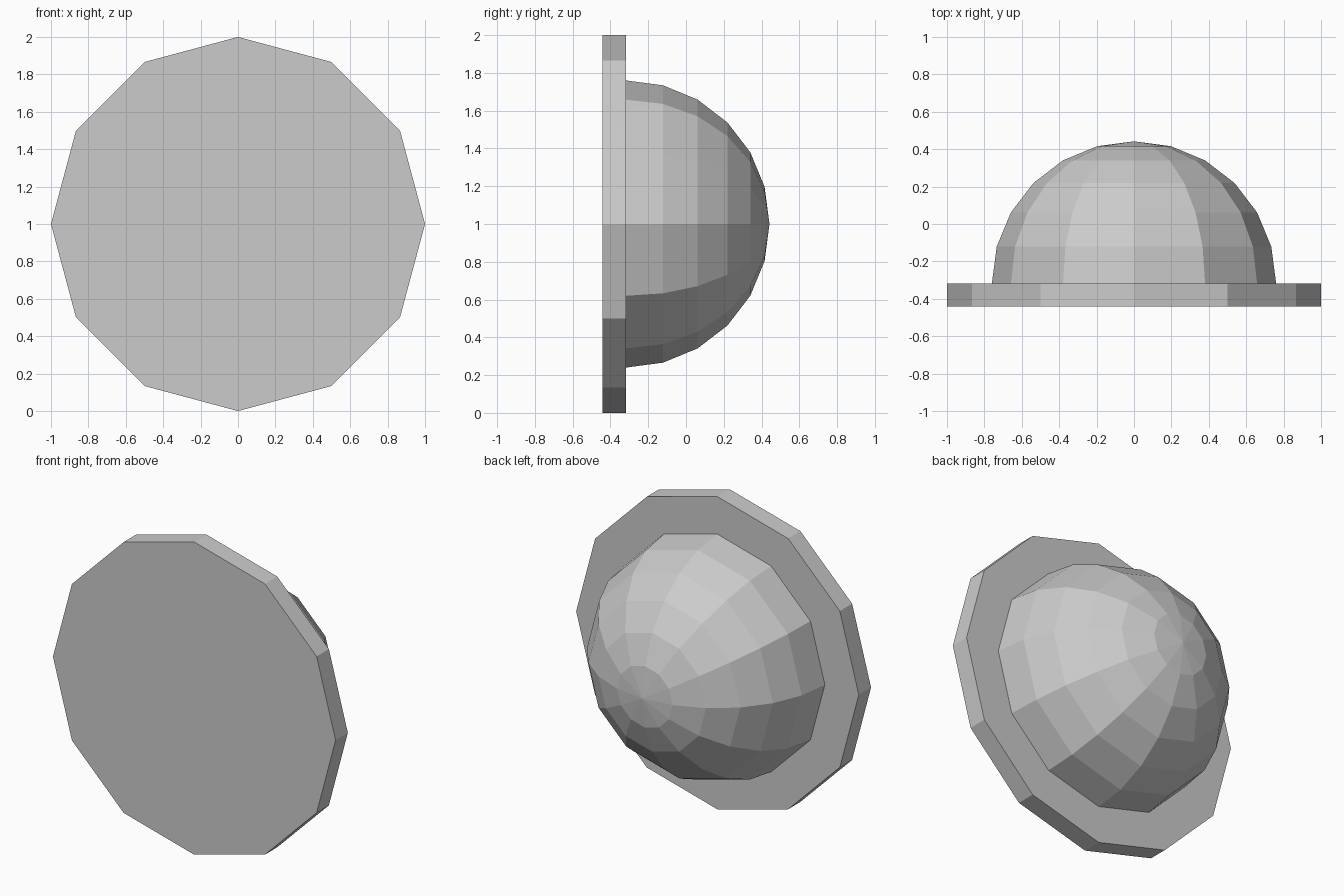
import bpy, bmesh
from math import radians
from mathutils import Matrix

if "Cube" in bpy.data.objects:
    bpy.data.objects.remove(bpy.data.objects["Cube"])

SIDES = 12
JOIN_Y = -0.318      # plane where dome meets plate
THICK = 0.124
DOME_R = 0.76


def finish(bm, name, y):
    """Turn the local z axis towards +y and place the part."""
    bm.transform(Matrix.Translation((0, y, 1)) @ Matrix.Rotation(radians(-90), 4, 'X'))
    mesh = bpy.data.meshes.new(name)
    bm.to_mesh(mesh)
    bm.free()
    obj = bpy.data.objects.new(name, mesh)
    bpy.context.collection.objects.link(obj)
    return obj


# Twelve-sided flat plate
bm = bmesh.new()
bmesh.ops.create_cone(bm, cap_ends=True, segments=SIDES, radius1=1, radius2=1, depth=THICK)
finish(bm, "base_plate", JOIN_Y - THICK / 2)

# Faceted half-sphere dome on the back of the plate
bm = bmesh.new()
bmesh.ops.create_uvsphere(bm, u_segments=SIDES, v_segments=12, radius=DOME_R)
low = [v for v in bm.verts if v.co.z < -0.01]
bmesh.ops.delete(bm, geom=low, context='VERTS')
finish(bm, "dome", JOIN_Y)
